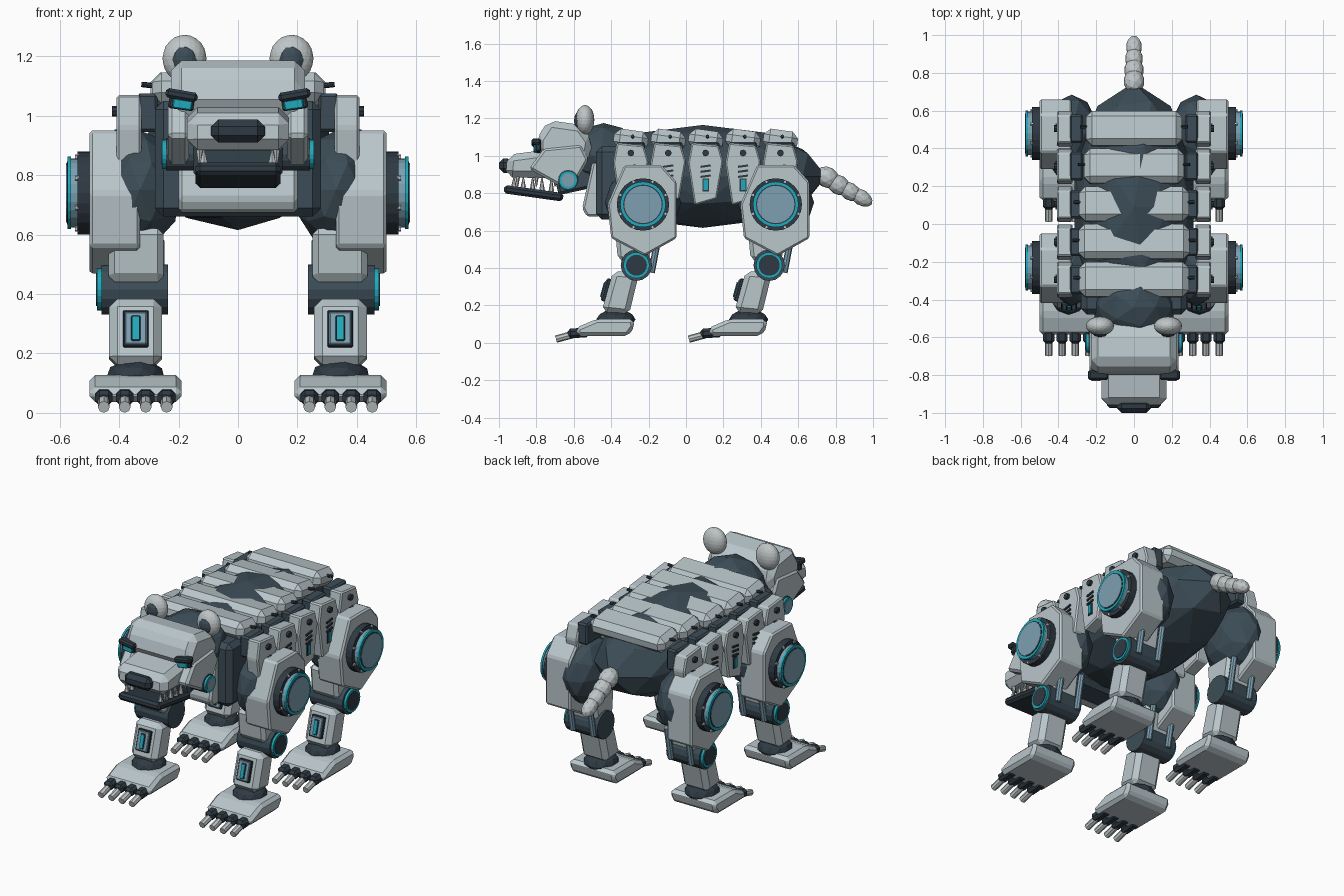
import bpy, bmesh, math
from mathutils import Vector, Matrix, Euler


def material(name, rgb):
    m = bpy.data.materials.new(name)
    m.diffuse_color = (*rgb, 1)
    return m


LIGHT = material("light armour", (0.49, 0.57, 0.60))
CLAW = material("pale metal", (0.52, 0.56, 0.57))
FRAME = material("slate frame", (0.045, 0.073, 0.095))
DARK = material("dark joint", (0.028, 0.042, 0.056))
CYAN = material("cyan glow", (0.014, 0.40, 0.50))
STEEL = material("blue steel", (0.205, 0.352, 0.445))


def finish(name, mat, bm, bevel=0):
    bmesh.ops.recalc_face_normals(bm, faces=bm.faces)
    if bevel:
        bmesh.ops.bevel(bm, geom=bm.edges[:], offset=bevel, segments=1,
                        profile=0.5, affect='EDGES', clamp_overlap=True)
    me = bpy.data.meshes.new(name)
    bm.to_mesh(me)
    bm.free()
    me.materials.append(mat)
    ob = bpy.data.objects.new(name, me)
    bpy.context.collection.objects.link(ob)
    return ob


def box(name, mat, c, size, bevel=0, rot=(0, 0, 0)):
    bm = bmesh.new()
    bmesh.ops.create_cube(bm, size=1)
    bm.transform(Matrix.Diagonal((*size, 1)))
    ob = finish(name, mat, bm, bevel)
    ob.location = c
    ob.rotation_euler = [math.radians(a) for a in rot]
    return ob


def prism(name, mat, yz, x0, x1, bevel=0):
    """Side profile in (y, z) extruded from x0 to x1."""
    bm = bmesh.new()
    a = [bm.verts.new((x0, y, z)) for y, z in yz]
    b = [bm.verts.new((x1, y, z)) for y, z in yz]
    n = len(yz)
    bm.faces.new(a)
    bm.faces.new(b[::-1])
    for i in range(n):
        j = (i + 1) % n
        bm.faces.new((a[i], a[j], b[j], b[i]))
    return finish(name, mat, bm, bevel)


def rod(name, mat, p0, p1, r, n=16, r2=None):
    p0, p1 = Vector(p0), Vector(p1)
    d = p1 - p0
    bm = bmesh.new()
    bmesh.ops.create_cone(bm, cap_ends=True, segments=n, radius1=r,
                          radius2=r if r2 is None else r2, depth=d.length)
    bm.transform(Matrix.Translation((p0 + p1) / 2) @ d.to_track_quat('Z', 'Y').to_matrix().to_4x4())
    return finish(name, mat, bm)


def ball(name, mat, c, r, sub=2, pitch=0):
    bm = bmesh.new()
    bmesh.ops.create_icosphere(bm, subdivisions=sub, radius=1)
    bm.transform(Matrix.Translation(c) @ Matrix.Rotation(math.radians(pitch), 4, 'X')
                 @ Matrix.Diagonal((*r, 1)))
    return finish(name, mat, bm)


# Torso
ball("torso", FRAME, (0, 0.09, 0.89), (0.33, 0.66, 0.275))
ball("neck", FRAME, (0, -0.44, 1.0), (0.22, 0.2, 0.175))
box("chest_block", FRAME, (0, -0.385, 0.855), (0.56, 0.19, 0.39), 0.03)
prism("chest_plate", LIGHT, [(-0.50, 0.97), (-0.555, 0.72), (-0.53, 0.675),
                             (-0.46, 0.675), (-0.45, 0.97)], -0.2, 0.2, 0.012)

# Back plates and hanging side ribs
for i in range(5):
    y = -0.295 + 0.2 * i
    w = (0.58, 0.59, 0.58, 0.53, 0.51)[i]
    box("back_plate", LIGHT, (0, y, 1.085), (w, 0.185, 0.105), 0.033, (-8, 0, 0))
    for s in (1, -1):
        box("rib_bracket", FRAME, (s * 0.305, y, 1.01), (0.07, 0.15, 0.13), 0.01)
        rod("plate_pin", DARK, (s * w * 0.48, y + 0.01, 1.10), (s * (w / 2 + 0.03), y + 0.01, 1.105), 0.009, 8)
        prism("side_rib", LIGHT, [(y - 0.075, 1.07), (y + 0.07, 1.055), (y + 0.095, 0.97),
                                  (y + 0.06, 0.77), (y - 0.06, 0.735), (y - 0.095, 0.96)],
              s * 0.325, s * 0.408, 0.008)
        rod("rib_bolt", DARK, (s * 0.40, y, 1.015), (s * 0.424, y, 1.015), 0.018, 8)
        for k in range(3):
            box("rib_vent", DARK, (s * 0.41, y, 0.945 - 0.027 * k), (0.012, 0.055, 0.011), 0, (8, 0, 0))
        box("rib_light_frame", DARK, (s * 0.408, y, 0.845), (0.008, 0.036, 0.07))
        box("rib_light", CYAN, (s * 0.412, y, 0.845), (0.01, 0.024, 0.056))

# Legs: the same leg at both ends and both sides
for end, yc in (("front", -0.23), ("rear", 0.48)):
    for s in (1, -1):
        def P(x, y, z):
            return (s * x, yc + y, z)

        def prof(pts):
            return [(yc + y, z) for y, z in pts]

        # Hip and thigh armour
        ball(end + "_hip_joint", FRAME, P(0.33, 0.0, 0.75), (0.14, 0.205, 0.2))
        prism(end + "_thigh", LIGHT, prof([(-0.10, 0.95), (0.10, 0.95), (0.18, 0.86), (0.18, 0.56),
                                           (0.01, 0.465), (-0.17, 0.56), (-0.19, 0.74)]),
              s * 0.33, s * 0.5, 0.01)
        # Hip disc
        rod(end + "_hip_drum", DARK, P(0.49, 0, 0.74), P(0.54, 0, 0.74), 0.14, 24)
        rod(end + "_hip_hub", STEEL, P(0.53, 0, 0.74), P(0.566, 0, 0.74), 0.116, 24)
        rod(end + "_hip_ring", CYAN, P(0.562, 0, 0.74), P(0.574, 0, 0.74), 0.122, 24)
        rod(end + "_hip_gap", DARK, P(0.57, 0, 0.74), P(0.576, 0, 0.74), 0.106, 24)
        rod(end + "_hip_cap", STEEL, P(0.57, 0, 0.74), P(0.578, 0, 0.74), 0.1, 24)
        for k in range(8):
            a = math.tau * (k + 0.5) / 8
            y, z = 0.131 * math.cos(a), 0.74 + 0.131 * math.sin(a)
            rod(end + "_hip_bolt", CLAW, P(0.535, y, z), P(0.549, y, z), 0.009, 6)
        # Upper leg, pistons and knee
        prism(end + "_upper_leg", LIGHT, prof([(-0.15, 0.62), (0.06, 0.62), (0.03, 0.44),
                                               (-0.06, 0.415), (-0.135, 0.45)]),
              s * 0.25, s * 0.435, 0.02)
        for x in (0.265, 0.405):
            rod(end + "_piston", STEEL, P(x, 0.085, 0.58), P(x, 0.045, 0.375), 0.018, 8)
        ky, kz = -0.035, 0.415
        rod(end + "_knee", FRAME, P(0.235, ky, kz), P(0.46, ky, kz), 0.084, 16)
        rod(end + "_knee_ring", CYAN, P(0.455, ky, kz), P(0.475, ky, kz), 0.07, 20)
        rod(end + "_knee_cap", DARK, P(0.47, ky, kz), P(0.478, ky, kz), 0.056, 20)
        # Lower leg with front panel
        prism(end + "_lower_leg", LIGHT, prof([(-0.16, 0.385), (-0.02, 0.375), (-0.075, 0.15),
                                               (-0.222, 0.165)]), s * 0.256, s * 0.434, 0.028)
        for nm, m, w, h, d in (("frame", DARK, 0.086, 0.126, 0.0), ("plate", STEEL, 0.074, 0.114, 0.006),
                               ("slot", DARK, 0.032, 0.09, 0.010), ("light", CYAN, 0.022, 0.08, 0.014)):
            box(end + "_shin_panel_" + nm, m, P(0.344, -0.196 - d, 0.283), (w, 0.02, h),
                0.004 if nm != "light" else 0, (-15.5, 0, 0))
        # Ankle, foot and toes
        ball(end + "_ankle", DARK, P(0.345, -0.145, 0.125), (0.1, 0.105, 0.055))
        prism(end + "_foot", LIGHT, prof([(-0.25, 0.127), (-0.05, 0.127), (-0.045, 0.085), (-0.08, 0.037),
                                          (-0.35, 0.037), (-0.36, 0.08)]),
              s * 0.19, s * 0.5, 0.019)
        for k in range(4):
            x = 0.24 + 0.0705 * k
            box(end + "_knuckle", DARK, P(x, -0.345, 0.053), (0.06, 0.115, 0.052), 0.015, (4, 0, 0))
            rod(end + "_claw", CLAW, P(x, -0.37, 0.046), P(x, -0.465, 0.02), 0.02, 8)

# Tail
for y, z, r in ((0.755, 0.885, 0.056), (0.815, 0.845, 0.052), (0.875, 0.81, 0.047), (0.937, 0.777, 0.042)):
    ball("tail_segment", CLAW, (0, y, z), (r, 0.068, r), 2, -32)

# Head
prism("skull", LIGHT, [(-0.735, 1.19), (-0.56, 1.165), (-0.50, 1.08), (-0.52, 0.96),
                       (-0.70, 0.95), (-0.80, 1.02), (-0.80, 1.09)], -0.225, 0.225, 0.04)
prism("muzzle", LIGHT, [(-0.955, 1.005), (-0.73, 1.035), (-0.70, 0.88), (-0.965, 0.885)],
      -0.172, 0.172, 0.036)
box("nose", DARK, (0, -0.965, 0.948), (0.18, 0.07, 0.078), 0.024)
box("lower_jaw", DARK, (0, -0.815, 0.80), (0.285, 0.32, 0.045), 0.014, (-8, 0, 0))
prism("throat", FRAME, [(-0.72, 0.95), (-0.45, 1.0), (-0.45, 0.84), (-0.68, 0.79)], -0.15, 0.15, 0.015)
for s in (1, -1):
    # Cheek and jaw hinge
    prism("cheek", LIGHT, [(-0.76, 1.04), (-0.56, 1.06), (-0.52, 0.98), (-0.60, 0.84),
                           (-0.66, 0.83), (-0.84, 0.93)], s * 0.165, s * 0.236, 0.014)
    rod("jaw_hinge", FRAME, (s * 0.14, -0.63, 0.87), (s * 0.242, -0.63, 0.87), 0.055, 16)
    rod("jaw_ring", CYAN, (s * 0.235, -0.63, 0.87), (s * 0.255, -0.63, 0.87), 0.05, 20)
    rod("jaw_cap", STEEL, (s * 0.25, -0.63, 0.87), (s * 0.258, -0.63, 0.87), 0.036, 20)
    # Teeth
    for k in range(5):
        y = -0.92 + 0.05 * k
        rod("lower_tooth", CLAW, (s * 0.115, y, 0.822 - 0.14 * (y + 0.815)),
            (s * 0.115, y, 0.885), 0.015, 6, 0.003)
        if k % 2 == 0:
            rod("upper_tooth", CLAW, (s * 0.13, y + 0.02, 0.895), (s * 0.13, y + 0.02, 0.835), 0.014, 6, 0.003)
    # Eyes and brows
    box("eye_socket", DARK, (s * 0.19, -0.79, 1.045), (0.085, 0.03, 0.05), 0.006, (0, -s * 8, 0))
    box("eye", CYAN, (s * 0.187, -0.80, 1.038), (0.066, 0.03, 0.034), 0.004, (0, -s * 8, 0))
    box("brow", DARK, (s * 0.19, -0.80, 1.069), (0.108, 0.05, 0.032), 0.009, (0, -s * 10, 0))
    # Ears
    ball("ear", CLAW, (s * 0.18, -0.54, 1.192), (0.074, 0.05, 0.08), 3)
    ball("inner_ear", FRAME, (s * 0.18, -0.575, 1.188), (0.042, 0.024, 0.048), 2)
